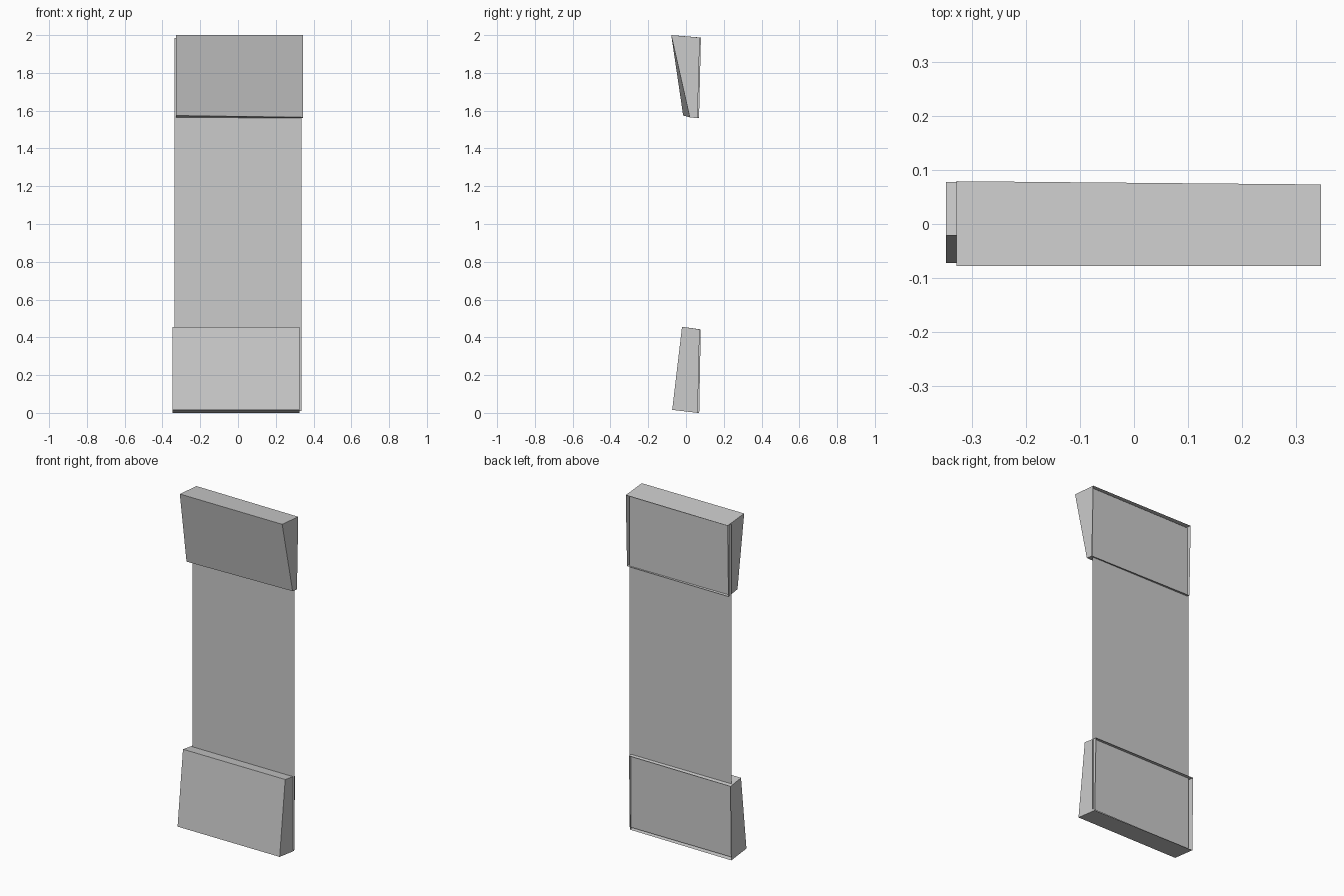
import bpy

if "Cube" in bpy.data.objects:
    bpy.data.objects.remove(bpy.data.objects["Cube"])


def add_mesh(name, verts, faces):
    mesh = bpy.data.meshes.new(name)
    mesh.from_pydata(verts, [], faces)
    mesh.update()
    obj = bpy.data.objects.new(name, mesh)
    bpy.context.collection.objects.link(obj)
    return obj


def open_backed_block(name, x_left, x_right, left, right):
    """Wedge shell; each side outline is (y, z): back bottom, front bottom, front top, back top."""
    verts = [(x_left, y, z) for y, z in left] + [(x_right, y, z) for y, z in right]
    walls = [(i, i + 1, i + 5, i + 4) for i in range(3)]  # bottom, front, top
    return add_mesh(name, verts, walls + [(3, 2, 1, 0), (4, 5, 6, 7)])


# Thin sheet running the full height
W, Y = 0.335, 0.053
add_mesh("back_panel",
         [(-W, Y, 0.01), (W, Y, 0.01), (W, Y, 1.985), (-W, Y, 1.985)],
         [(0, 1, 2, 3)])

# Lower wedge, leaning back towards its top
open_backed_block("lower_block", -0.347, 0.325,
                  [(0.070, 0.0), (-0.072, 0.016), (-0.021, 0.456), (0.078, 0.442)],
                  [(0.062, 0.0), (-0.073, 0.016), (-0.021, 0.456), (0.072, 0.442)])

# Upper wedge, overhanging towards its top
open_backed_block("upper_block", -0.328, 0.345,
                  [(0.069, 1.562), (-0.015, 1.574), (-0.078, 2.0), (0.079, 1.987)],
                  [(0.061, 1.560), (0.020, 1.565), (-0.078, 2.0), (0.073, 1.987)])
